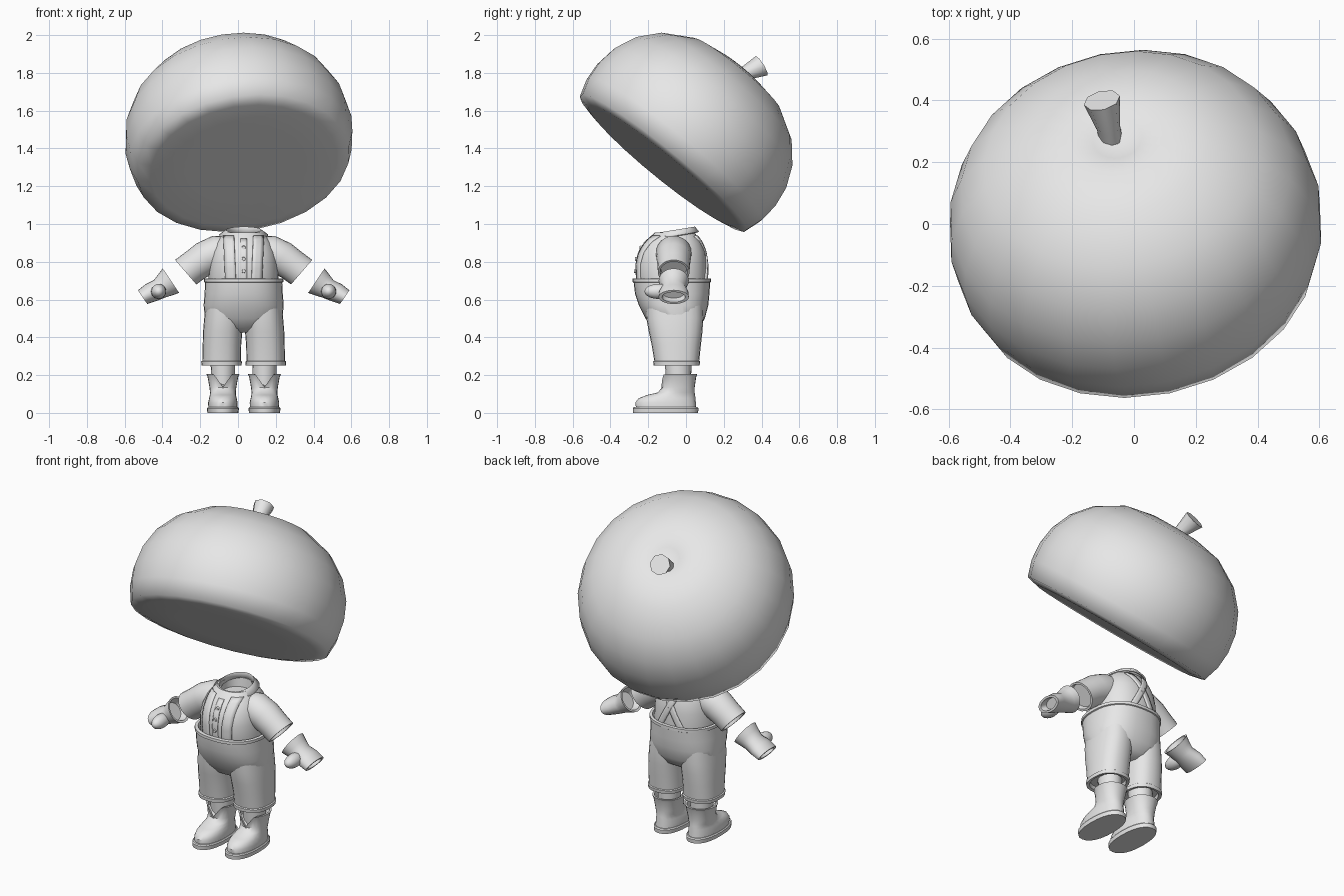
import bpy, bmesh, math
from mathutils import Vector, Matrix

if "Cube" in bpy.data.objects:
    bpy.data.objects.remove(bpy.data.objects["Cube"])

CX, CY = 0.03, -0.065          # centre line of the body
grey = bpy.data.materials.new("plain grey")
grey.diffuse_color = (0.8, 0.8, 0.8, 1)
grey.use_nodes = True
grey.node_tree.nodes["Principled BSDF"].inputs["Base Color"].default_value = grey.diffuse_color


def finish(name, bm, angle=40):
    bmesh.ops.recalc_face_normals(bm, faces=bm.faces)
    me = bpy.data.meshes.new(name)
    bm.to_mesh(me)
    bm.free()
    ob = bpy.data.objects.new(name, me)
    bpy.context.collection.objects.link(ob)
    me.materials.append(grey)
    bpy.ops.object.select_all(action='DESELECT')
    ob.select_set(True)
    bpy.context.view_layer.objects.active = ob
    bpy.ops.object.shade_smooth_by_angle(angle=math.radians(angle))
    return ob


def spow(v, e):
    return math.copysign(abs(v) ** e, v)


def loft(name, sections, side=1, segs=24, n=2.0, tweak=None, angle=40):
    """Skin oval sections (x, y, z, heading in the xz plane, radius, y radius)."""
    bm = bmesh.new()
    rings = []
    for x, y, z, a, ra, rb in sections:
        a = math.radians(a)
        u = Vector((-math.sin(a), 0, math.cos(a)))
        ring = []
        for i in range(segs):
            t = 2 * math.pi * i / segs
            p = Vector((x, y, z)) + u * ra * spow(math.cos(t), 2 / n)
            p.y += rb * spow(math.sin(t), 2 / n)
            if tweak:
                p = tweak(p)
            ring.append(bm.verts.new((CX + side * p.x, p.y, p.z)))
        rings.append(ring)
    for r0, r1 in zip(rings, rings[1:]):
        for i in range(segs):
            j = (i + 1) % segs
            bm.faces.new((r0[i], r0[j], r1[j], r1[i]))
    bm.faces.new(rings[0])
    bm.faces.new(rings[-1])
    return finish(name, bm, angle)


def up(x, z, rx, y0, y1):
    """Horizontal section spanning y0..y1."""
    return (x, (y0 + y1) / 2, z, 90, rx, (y1 - y0) / 2)


# ---- cap: revolved profile, tilted back and sideways
axis = Vector((-0.13, 0.63, 0.77)).normalized()
tilt = Matrix.Translation((0.03, -0.13, 1.31)) @ axis.to_track_quat('Z', 'Y').to_matrix().to_4x4()
profile = [(0.30, 0), (0.50, 0), (0.568, 0.015), (0.598, 0.11), (0.606, 0.21), (0.59, 0.32),
           (0.54, 0.435), (0.45, 0.54), (0.30, 0.63), (0.15, 0.66), (0.08, 0.645)]
bm = bmesh.new()
rings = []
SEG = 24
for r, h in profile:
    rings.append([bm.verts.new(tilt @ Vector((r * math.cos(2 * math.pi * i / SEG),
                                             r * math.sin(2 * math.pi * i / SEG), h))) for i in range(SEG)])
for r0, r1 in zip(rings, rings[1:]):
    for i in range(SEG):
        bm.faces.new((r0[i], r0[(i + 1) % SEG], r1[(i + 1) % SEG], r1[i]))
for ring, h in ((rings[0], 0), (rings[-1], 0.62)):
    c = bm.verts.new(tilt @ Vector((0, 0, h)))
    for i in range(SEG):
        bm.faces.new((ring[i], ring[(i + 1) % SEG], c))
finish("cap", bm, 100)

# ---- stem: eight-sided, flaring towards a slanted tip
bm = bmesh.new()
rings = []
for c, d, r in (((-0.068, 0.235, 1.73), (-0.1, 0.6, 0.8), 0.037), ((-0.082, 0.31, 1.795), (-0.15, 0.75, 0.6), 0.038),
                ((-0.104, 0.40, 1.838), (-0.2, 0.8, 0.5), 0.06)):
    m = Matrix.Translation(c) @ Vector(d).to_track_quat('Z', 'Y').to_matrix().to_4x4()
    rings.append([bm.verts.new(m @ Vector((r * math.cos(math.pi * i / 4), r * math.sin(math.pi * i / 4), 0)))
                  for i in range(8)])
for r0, r1 in zip(rings, rings[1:]):
    for i in range(8):
        bm.faces.new((r0[i], r0[(i + 1) % 8], r1[(i + 1) % 8], r1[i]))
bm.faces.new(rings[0])
bm.faces.new(rings[-1])
finish("stem", bm, 50)

# ---- shirt body with open neck
SHIRT = [(0.66, 0.185, -0.25, 0.11), (0.72, 0.185, -0.26, 0.112), (0.79, 0.182, -0.262, 0.11),
         (0.85, 0.17, -0.248, 0.102), (0.90, 0.15, -0.218, 0.083), (0.935, 0.122, -0.185, 0.06)]
N = 2.3
neck = [up(0, 0.955, 0.10, -0.165, 0.045), up(0, 0.955, 0.088, -0.155, 0.035), up(0, 0.90, 0.085, -0.15, 0.03)]
loft("shirt", [up(0, *s) for s in SHIRT] + neck, segs=32, n=N)


def shirt_y(x, z, face):
    """Surface of the shirt; face is -1 for the front, 1 for the back."""
    for a, b in zip(SHIRT, SHIRT[1:]):
        if z <= b[0] or b is SHIRT[-1]:
            f = (z - a[0]) / (b[0] - a[0])
            _, rx, y0, y1 = [p + (q - p) * f for p, q in zip(a, b)]
            k = max(0, 1 - min(1, abs(x) / rx) ** N) ** (1 / N)
            return (y0 + y1) / 2 + face * k * (y1 - y0) / 2


def ribbon(name, bottom, top, width, face, z0=0.69, z1=0.935, thick=0.012):
    bm = bmesh.new()
    grid = []
    for i in range(11):
        f = i / 10
        z = z0 + (z1 - z0) * f
        x = bottom + (top - bottom) * f
        grid.append([bm.verts.new((CX + x + w * width, shirt_y(x + w * width, z, face) + face * 0.002, z))
                     for w in (-0.5, -0.17, 0.17, 0.5)])
    for a, b in zip(grid, grid[1:]):
        for i in range(3):
            bm.faces.new((a[i], a[i + 1], b[i + 1], b[i]))
    mod = finish(name, bm).modifiers.new("thickness", 'SOLIDIFY')
    mod.thickness, mod.offset = thick, 0


# ---- suspenders, placket and buttons
for s in (-1, 1):
    ribbon("front_strap", s * 0.068, s * 0.078, 0.055, -1)
    ribbon("back_strap", s * 0.075, -s * 0.055, 0.04, 1)
ribbon("placket", 0, 0, 0.035, -1, z1=0.92, thick=0.008)
for z in (0.75, 0.815, 0.875):
    bm = bmesh.new()
    bmesh.ops.create_cone(bm, cap_ends=True, segments=10, radius1=0.011, radius2=0.009, depth=0.012,
                          matrix=Matrix.Translation((CX, shirt_y(0, z, -1) - 0.008, z)) @ Matrix.Rotation(math.pi / 2, 4, 'X'))
    finish("button", bm)

# ---- collar: folded band, higher at the back, pointed and split at the front
bm = bmesh.new()
loops = []
for i in range(37):
    t = math.radians(-88 + 356 * i / 36)
    t -= math.radians(0)
    off = min(i, 36 - i) * 10          # degrees away from the front opening
    drop = 0.022 if 5 < off < 45 else 0
    row = []
    for rx, ry, z, d in ((0.09, 0.10, 0.935, 0), (0.095, 0.105, 0.963, 0), (0.127, 0.122, 0.937, drop)):
        x, y = rx * math.cos(t), CY + 0.008 + ry * math.sin(t)
        row.append(bm.verts.new((CX + x, y - d * 0.6, z + 0.16 * (y - CY) - d)))
    loops.append(row)
for a, b in zip(loops, loops[1:]):
    for i in range(2):
        bm.faces.new((a[i], b[i], b[i + 1], a[i + 1]))
collar = finish("collar", bm).modifiers.new("thickness", 'SOLIDIFY')
collar.thickness, collar.offset = 0.01, 0

# ---- trousers: hips with a raised waistband
loft("hips", [up(0, 0.425, 0.06, -0.13, 0.03), up(0, 0.45, 0.15, -0.175, 0.07), up(0, 0.50, 0.205, -0.215, 0.10),
              up(0, 0.57, 0.212, -0.25, 0.118), up(0, 0.63, 0.207, -0.27, 0.124), up(0, 0.69, 0.204, -0.277, 0.128),
              up(0, 0.693, 0.211, -0.284, 0.133), up(0, 0.71, 0.211, -0.284, 0.133), up(0, 0.712, 0.195, -0.265, 0.118),
              up(0, 0.68, 0.18, -0.25, 0.105)], segs=32, n=2.4)


def notch(p):
    """Open the boot shaft in a V at the front."""
    if p.z > 0.17 and p.y < -0.08:
        p.z -= max(0, 0.07 * (1 - abs(p.x - 0.11) / 0.05))
    return p


for s in (-1, 1):
    # trouser leg with turned-up hem
    loft("trouser_leg", [up(0.117, 0.275, 0.085, -0.15, 0.05), up(0.117, 0.255, 0.09, -0.155, 0.055),
                         up(0.117, 0.252, 0.106, -0.172, 0.072), up(0.117, 0.272, 0.108, -0.174, 0.075),
                         up(0.117, 0.276, 0.102, -0.168, 0.07), up(0.115, 0.36, 0.102, -0.182, 0.079),
                         up(0.111, 0.43, 0.104, -0.197, 0.087), up(0.105, 0.50, 0.104, -0.21, 0.092),
                         up(0.10, 0.58, 0.10, -0.215, 0.09)], s, n=2.4)
    # bare leg
    loft("leg", [up(0.11, 0.10, 0.06, -0.10, 0.025), up(0.11, 0.30, 0.066, -0.115, 0.03)], s, 16)
    # boot and sole
    loft("boot", [up(0.11, 0.025, 0.077, -0.265, 0.055), up(0.11, 0.055, 0.078, -0.268, 0.052),
                  up(0.11, 0.078, 0.073, -0.25, 0.05), up(0.11, 0.095, 0.069, -0.205, 0.048),
                  up(0.11, 0.108, 0.068, -0.15, 0.046), up(0.11, 0.135, 0.071, -0.125, 0.046),
                  up(0.11, 0.19, 0.081, -0.125, 0.054), up(0.11, 0.207, 0.088, -0.13, 0.06),
                  up(0.11, 0.207, 0.077, -0.12, 0.049), up(0.11, 0.175, 0.07, -0.115, 0.04)], s, n=2.2, tweak=notch)
    loft("sole", [up(0.11, 0, 0.082, -0.28, 0.064), up(0.11, 0.024, 0.085, -0.282, 0.066),
                  up(0.11, 0.03, 0.08, -0.277, 0.06)], s, n=2.3)
    # short sleeve with hollow end
    loft("sleeve", [(0.08, CY, 0.85, -8, 0.085, 0.085), (0.135, CY, 0.848, -18, 0.094, 0.094),
                    (0.20, CY, 0.82, -33, 0.092, 0.092), (0.255, CY, 0.783, -38, 0.086, 0.086),
                    (0.307, CY, 0.745, -41, 0.086, 0.084), (0.307, CY, 0.745, -41, 0.074, 0.072),
                    (0.285, CY, 0.765, -41, 0.07, 0.068)], s)
    # glove with hollow cuff and hollow fist, plus thumb
    loft("glove", [(0.42, CY, 0.678, -34, 0.052, 0.055), (0.387, CY, 0.70, -34, 0.066, 0.068),
                   (0.385, CY, 0.70, -34, 0.078, 0.08), (0.415, CY, 0.678, -34, 0.067, 0.07),
                   (0.445, CY, 0.657, -34, 0.055, 0.064), (0.49, CY, 0.637, -34, 0.053, 0.078),
                   (0.535, CY, 0.613, -34, 0.044, 0.08), (0.535, CY, 0.613, -34, 0.032, 0.062),
                   (0.50, CY, 0.633, -34, 0.03, 0.055)], s)
    bm = bmesh.new()
    bmesh.ops.create_uvsphere(bm, u_segments=16, v_segments=10, radius=1,
                              matrix=Matrix.Translation((CX + s * 0.45, -0.145, 0.643)) @ Matrix.Diagonal((0.04, 0.075, 0.04, 1)))
    finish("thumb", bm, 100)
